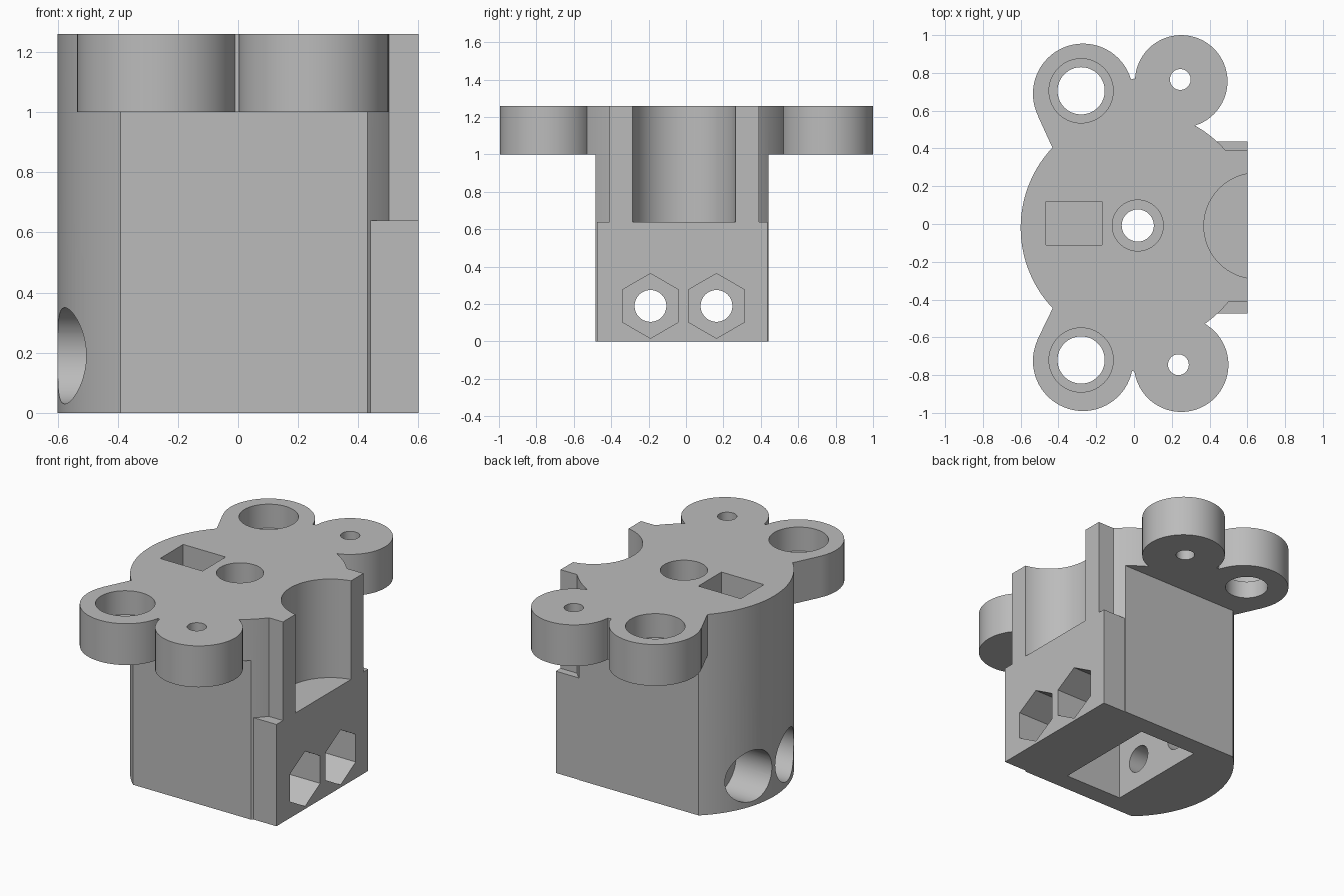
import bpy
from math import sin, cos, pi

old = bpy.data.objects.get("Cube")
if old:
    bpy.data.objects.remove(old, do_unlink=True)

grey = bpy.data.materials.new("plain grey")
grey.use_nodes = True
COLOUR = (0.5, 0.5, 0.5, 1)
grey.diffuse_color = COLOUR
grey.node_tree.nodes["Principled BSDF"].inputs["Base Color"].default_value = COLOUR

TOP, PLATE = 1.26, 1.0


def prism(name, pts, a, b, axis="z"):
    """Extrude a 2D outline from a to b along z, or along x (outline in y, z)."""
    def place(p, h):
        return (p[0], p[1], h) if axis == "z" else (h, p[0], p[1])
    n = len(pts)
    verts = [place(p, a) for p in pts] + [place(p, b) for p in pts]
    faces = [list(range(n))[::-1], list(range(n, 2 * n))]
    faces += [[i, (i + 1) % n, n + (i + 1) % n, n + i] for i in range(n)]
    mesh = bpy.data.meshes.new(name)
    mesh.from_pydata(verts, [], faces)
    mesh.materials.append(grey)
    obj = bpy.data.objects.new(name, mesh)
    bpy.context.collection.objects.link(obj)
    return obj


def disc(name, u, v, r, a, b, axis="z", n=64, turn=0.0):
    ring = [(u + r * cos(2 * pi * i / n + turn), v + r * sin(2 * pi * i / n + turn))
            for i in range(n)]
    return prism(name, ring, a, b, axis)


def box(name, x0, x1, y0, y1, z0, z1):
    return prism(name, [(x0, y0), (x1, y0), (x1, y1), (x0, y1)], z0, z1)


def combine(target, other, operation):
    mod = target.modifiers.new("combine", "BOOLEAN")
    mod.operation = operation
    mod.solver = "EXACT"
    mod.object = other
    bpy.context.view_layer.objects.active = target
    bpy.ops.object.modifier_apply(modifier=mod.name)
    bpy.data.objects.remove(other, do_unlink=True)


# Round core, flattened on both sides below the top plate
body = disc("mount_body", 0.02, -0.02, 0.62, 0, TOP, n=128)
combine(body, box("front_flat", -1, 1, -1, -0.485, -0.1, PLATE), "DIFFERENCE")
combine(body, box("back_flat", -1, 1, 0.44, 1, -0.1, PLATE), "DIFFERENCE")
combine(body, box("end_flat", 0.6, 1, -1, 1, -0.1, 1.4), "DIFFERENCE")

# Flat end: wide lower block and narrower upper block
combine(body, box("lower_end", 0.3, 0.6, -0.475, 0.437, 0, 0.64), "UNION")
combine(body, box("upper_end", 0.3, 0.6, -0.41, 0.39, 0.5, TOP), "UNION")

# Mounting ears and the webs that join them to the plate
back_web = [(-0.43, 0.40), (-0.1, 0.2), (0.33, 0.5), (0.25, 0.7),
            (0, 0.77), (-0.27, 0.7), (-0.51, 0.575)]
front_web = [(-0.43, -0.445), (-0.51, -0.61), (-0.27, -0.72), (0, -0.78),
             (0.25, -0.7), (0.37, -0.52), (-0.1, -0.2)]
for pts in (back_web, front_web):
    combine(body, prism("ear_web", pts, PLATE, TOP), "UNION")
for x, y, r in ((-0.27, 0.69, 0.265), (0.25, 0.755, 0.245),
                (-0.27, -0.725, 0.265), (0.25, -0.745, 0.25)):
    combine(body, disc("ear", x, y, r, PLATE, TOP), "UNION")

# Ear holes: stepped large ones, plain small ones
for x, y in ((-0.28, 0.705), (-0.28, -0.72)):
    combine(body, disc("ear_bore", x, y, 0.125, 0.9, 1.4), "DIFFERENCE")
    combine(body, disc("ear_step", x, y, 0.17, 1.11, 1.4), "DIFFERENCE")
for x, y in ((0.245, 0.765), (0.235, -0.745)):
    combine(body, disc("ear_hole", x, y, 0.055, 0.9, 1.4), "DIFFERENCE")

# Round scoop in the flat end
combine(body, disc("scoop", 0.65, -0.01, 0.28, 0.64, 1.4, n=96), "DIFFERENCE")

# Cavity from below, stepped centre hole and square pocket from above
combine(body, box("cavity", -0.195, 0.21, -0.365, 0.32, -0.1, 0.5), "DIFFERENCE")
combine(body, disc("centre_hole", 0.02, -0.008, 0.085, 0.4, 1.4), "DIFFERENCE")
combine(body, disc("centre_step", 0.02, -0.008, 0.135, 0.9, 1.4), "DIFFERENCE")
combine(body, box("pocket", -0.465, -0.17, -0.11, 0.12, 0.75, 1.4), "DIFFERENCE")

# Cross bolts: through hole, hexagonal nut pocket, round head recess
for y in (-0.19, 0.163):
    combine(body, disc("bolt_hole", y, 0.19, 0.085, -1, 1, "x"), "DIFFERENCE")
    combine(body, disc("nut_pocket", y, 0.19, 0.173, 0.35, 1, "x", 6, pi / 2), "DIFFERENCE")
    combine(body, disc("head_recess", y, 0.19, 0.16, -1, -0.35, "x"), "DIFFERENCE")

# One colour, sharp edges kept
body.data.materials.clear()
body.data.materials.append(grey)
for face in body.data.polygons:
    face.material_index = 0
bpy.ops.object.select_all(action="DESELECT")
body.select_set(True)
bpy.context.view_layer.objects.active = body
bpy.ops.object.shade_smooth_by_angle(angle=0.5)
